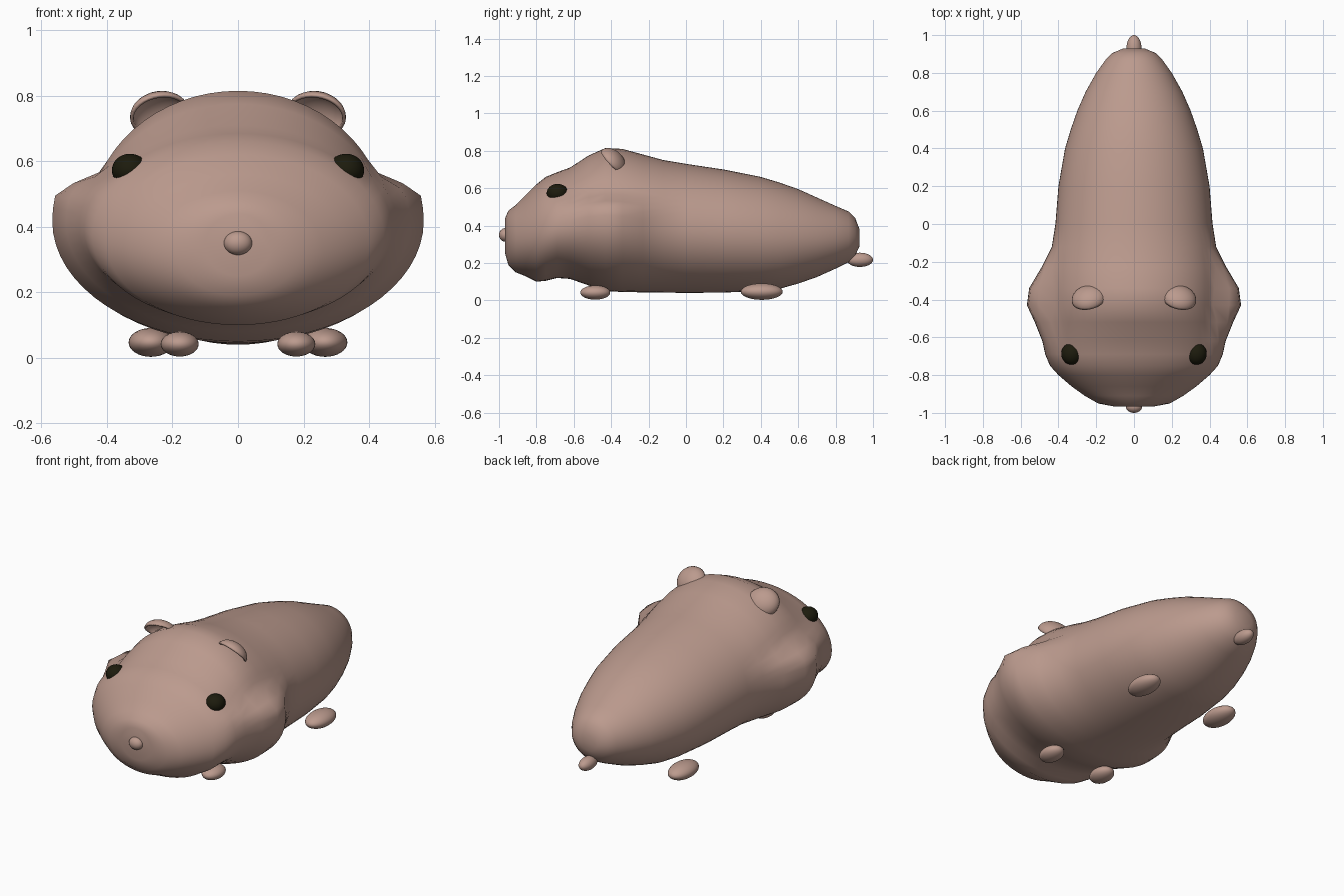
import bpy
import bmesh
import math
from mathutils import Matrix

default_cube = bpy.data.objects.get("Cube")
if default_cube:
    bpy.data.objects.remove(default_cube, do_unlink=True)


def make_material(name, colour):
    material = bpy.data.materials.new(name)
    material.use_nodes = True
    material.diffuse_color = colour
    material.node_tree.nodes["Principled BSDF"].inputs["Base Color"].default_value = colour
    return material


fur = make_material("dusty pink fur", (0.5, 0.325, 0.27, 1))
black = make_material("dark eye", (0.012, 0.011, 0.004, 1))


def finish(name, bm, material, angle=60):
    """Turn a bmesh into a smooth shaded object."""
    bmesh.ops.recalc_face_normals(bm, faces=bm.faces)
    mesh = bpy.data.meshes.new(name)
    bm.to_mesh(mesh)
    bm.free()
    mesh.materials.append(material)
    obj = bpy.data.objects.new(name, mesh)
    bpy.context.collection.objects.link(obj)
    bpy.ops.object.select_all(action="DESELECT")
    obj.select_set(True)
    bpy.context.view_layer.objects.active = obj
    bpy.ops.object.shade_smooth_by_angle(angle=math.radians(angle))
    return obj


def ellipsoid(name, centre, radii, material):
    bm = bmesh.new()
    bmesh.ops.create_uvsphere(bm, u_segments=32, v_segments=16, radius=1)
    bmesh.ops.scale(bm, vec=radii, verts=bm.verts)
    bmesh.ops.translate(bm, vec=centre, verts=bm.verts)
    return finish(name, bm, material)


def ear(name, side):
    """Hollow cup with its back turned up and its opening turned forward."""
    bm = bmesh.new()
    bmesh.ops.create_uvsphere(bm, u_segments=32, v_segments=16, radius=1)
    lower = [v for v in bm.verts if v.co.z < -0.01]
    bmesh.ops.delete(bm, geom=lower, context="VERTS")
    bmesh.ops.scale(bm, vec=(0.093, 0.085, 0.06), verts=bm.verts)
    turn = Matrix.Rotation(math.radians(-15 * side), 4, "Z") @ Matrix.Rotation(math.radians(-48), 4, "X")
    place = Matrix.Translation((0.238 * side, -0.395, 0.74)) @ turn
    bmesh.ops.transform(bm, matrix=place, verts=bm.verts)
    obj = finish(name, bm, fur)
    shell = obj.modifiers.new("thickness", "SOLIDIFY")
    shell.thickness = 0.01
    return obj


# Body stations from nose to rump: y, half width, bottom, top
STATIONS = [
    (-0.967, 0.1, 0.25, 0.44),
    (-0.95, 0.19, 0.19, 0.48),
    (-0.91, 0.26, 0.15, 0.51),
    (-0.86, 0.33, 0.13, 0.56),
    (-0.8, 0.4, 0.1, 0.62),
    (-0.75, 0.445, 0.105, 0.66),
    (-0.69, 0.47, 0.12, 0.685),
    (-0.62, 0.485, 0.115, 0.71),
    (-0.52, 0.525, 0.08, 0.775),
    (-0.43, 0.567, 0.05, 0.815),
    (-0.34, 0.555, 0.045, 0.81),
    (-0.23, 0.49, 0.043, 0.78),
    (-0.12, 0.435, 0.042, 0.75),
    (0, 0.416, 0.04, 0.73),
    (0.2, 0.4, 0.042, 0.7),
    (0.4, 0.365, 0.05, 0.66),
    (0.5, 0.335, 0.062, 0.63),
    (0.6, 0.3, 0.09, 0.595),
    (0.7, 0.256, 0.125, 0.55),
    (0.8, 0.2, 0.17, 0.505),
    (0.87, 0.15, 0.205, 0.475),
    (0.905, 0.115, 0.24, 0.44),
    (0.928, 0.06, 0.29, 0.38),
]
SEGMENTS = 64


def section(y, width, bottom, top):
    """Rounded outline; extra width beyond the skull becomes a cheek shelf."""
    skull = min(width, 0.45)
    middle = bottom + (top - bottom) * 0.48
    points = []
    for i in range(SEGMENTS):
        angle = 2 * math.pi * i / SEGMENTS
        c, s = math.cos(angle), math.sin(angle)
        if s <= 0:
            x, z = width * c, middle + (middle - bottom) * s
        else:
            z = middle + (top - middle) * s
            fade = min(1, max(0, (0.57 - z) / 0.06))
            x = skull * c + math.copysign((width - skull) * fade, c) * min(1, abs(c) * 2)
        points.append((x, y, z))
    return points


# Head and body in one lofted skin
bm = bmesh.new()
rings = [[bm.verts.new(p) for p in section(*station)] for station in STATIONS]
for a, b in zip(rings, rings[1:]):
    for i in range(SEGMENTS):
        j = (i + 1) % SEGMENTS
        bm.faces.new((a[i], a[j], b[j], b[i]))
bm.faces.new(rings[0])
bm.faces.new(rings[-1])
finish("body", bm, fur)

# Paired parts
for side, label in ((1, "left"), (-1, "right")):
    ear(label + "_ear", side)
    ellipsoid(label + "_eye", (0.33 * side, -0.687, 0.573), (0.055, 0.058, 0.05), black)
    ellipsoid(label + "_front_foot", (0.178 * side, -0.485, 0.042), (0.058, 0.08, 0.038), fur)
    ellipsoid(label + "_rear_foot", (0.266 * side, 0.405, 0.047), (0.068, 0.112, 0.044), fur)

# Nose and tail
ellipsoid("nose", (0, -0.967, 0.35), (0.043, 0.033, 0.036), fur)
ellipsoid("tail", (0, 0.93, 0.217), (0.04, 0.07, 0.038), fur)
